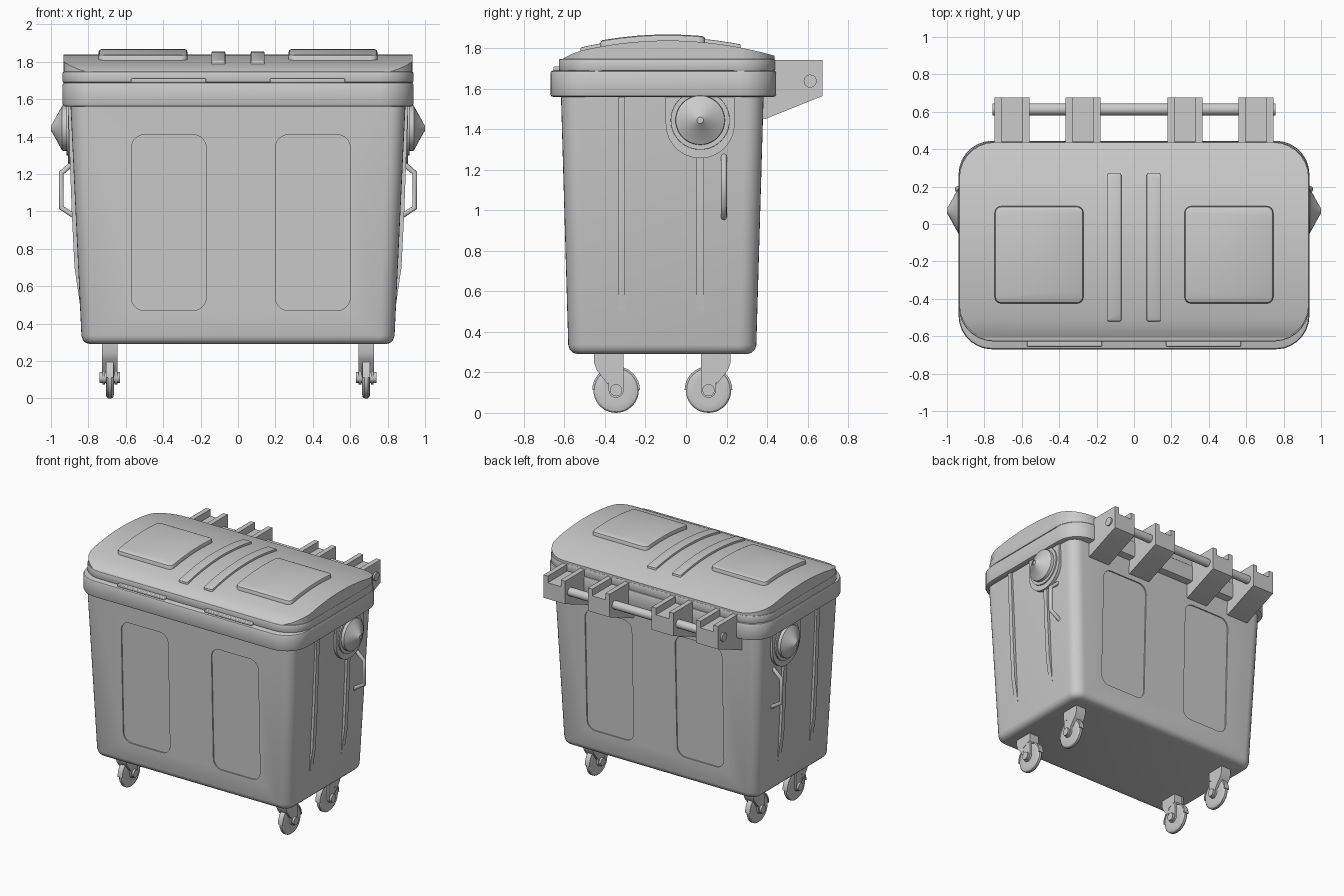
import bpy, bmesh
from math import sin, cos, pi
from mathutils import Vector

if "Cube" in bpy.data.objects:
    bpy.data.objects.remove(bpy.data.objects["Cube"])

CY = -0.117  # centre of the tub in y


def rrect(u0, u1, v0, v1, r, seg=7):
    pts = []
    corners = [(u1 - r, v1 - r, 0), (u0 + r, v1 - r, 1), (u0 + r, v0 + r, 2), (u1 - r, v0 + r, 3)]
    for cu, cv, q in corners:
        for i in range(seg + 1):
            a = (q + i / seg) * pi / 2
            pts.append((cu + r * cos(a), cv + r * sin(a)))
    return pts


def circle(u, v, r, n=32):
    return [(u + r * cos(2 * pi * i / n), v + r * sin(2 * pi * i / n)) for i in range(n)]


def loft(name, rings, axis='z', mirror=False, warp=None, cuts=(), bevel=0):
    """Skin a stack of (position, outline) rings along an axis and cap both ends."""
    bm = bmesh.new()
    rows = []
    for t, pts in rings:
        co = {'x': lambda u, v: (t, u, v), 'y': lambda u, v: (u, t, v), 'z': lambda u, v: (u, v, t)}[axis]
        rows.append([bm.verts.new(co(u, v)) for u, v in pts])
    n = len(rows[0])
    for a, b in zip(rows, rows[1:]):
        for i in range(n):
            bm.faces.new((a[i], a[(i + 1) % n], b[(i + 1) % n], b[i]))
    bm.faces.new(rows[0][::-1])
    bm.faces.new(rows[-1])
    for y in cuts:
        bmesh.ops.bisect_plane(bm, geom=bm.verts[:] + bm.edges[:] + bm.faces[:],
                               plane_co=(0, y, 0), plane_no=(0, 1, 0))
    if warp:
        for v in bm.verts:
            v.co = warp(v.co)
    bmesh.ops.recalc_face_normals(bm, faces=bm.faces[:])
    me = bpy.data.meshes.new(name)
    bm.to_mesh(me)
    bm.free()
    ob = bpy.data.objects.new(name, me)
    bpy.context.collection.objects.link(ob)
    if bevel:
        m = ob.modifiers.new("bevel", 'BEVEL')
        m.width, m.segments, m.limit_method = bevel, 2, 'ANGLE'
    if mirror:
        ob.modifiers.new("mirror", 'MIRROR')
    return ob


def box(name, x, y, z, **kw):
    return loft(name, [(z[0], rrect2(x, y)), (z[1], rrect2(x, y))], **kw)


def rrect2(x, y):
    return [(x[0], y[0]), (x[1], y[0]), (x[1], y[1]), (x[0], y[1])]


# Tapered tub with rounded bottom edge
def tub_ring(z, inset):
    k = (z - 0.29) / 1.27
    hx, hy = 0.835 + 0.06 * k - inset, 0.463 + 0.037 * k - inset
    return z, rrect(-hx, hx, CY - hy, CY + hy, 0.085 - inset)


body = loft("tub_body", [tub_ring(0.29, 0.045), tub_ring(0.297, 0.022),
                         tub_ring(0.312, 0.007), tub_ring(0.335, 0), tub_ring(1.6, 0)])

# Shallow recessed panels on front and back
for s in (-1, 1):
    for x0, x1 in ((-0.57, -0.17), (0.2, 0.6)):
        def lean(c, s=s):
            return Vector((c.x, CY + s * (c.y + 0.463 + 0.037 * (c.z - 0.29) / 1.27), c.z))
        o = rrect(x0, x1, 0.47, 1.41, 0.07)
        cut = loft("panel_cutter", [(-0.009, o), (0.1, o)], 'y', warp=lean)
        cut.hide_render = True
        cut.hide_set(True)
        m = body.modifiers.new("panel", 'BOOLEAN')
        m.operation, m.object, m.solver = 'DIFFERENCE', cut, 'EXACT'


# Rim collar and lid lip
def slab(name, hx, y0, y1, z0, z1, r, b):
    def ring(z, i):
        return z, rrect(-hx + i, hx - i, y0 + i, y1 - i, r - i)
    loft(name, [ring(z0, b), ring(z0 + b * 0.3, b * 0.3), ring(z0 + b, 0),
                ring(z1 - b, 0), ring(z1 - b * 0.3, b * 0.3), ring(z1, b)])


slab("rim_collar", 0.938, -0.67, 0.445, 1.56, 1.69, 0.18, 0.014)
slab("lid_lip", 0.938, -0.628, 0.44, 1.688, 1.748, 0.19, 0.008)


# Arched lid, raised pads and ribs follow one curve
def arch(c):
    z = 1.838 - 0.27 * (c.y + 0.09) ** 2 - 1.5 * max(0, -0.5 - c.y) ** 2
    return Vector((c.x, c.y, z + c.z))


cuts = [-0.6 + 0.04 * i for i in range(26)]
lid = rrect(-0.934, 0.934, -0.622, 0.437, 0.19)
loft("lid_dome", [(-0.12, lid), (0, lid)], warp=arch, cuts=cuts)


def raised(name, x0, x1, y0, y1, h, b, r):
    def ring(z, i):
        return z, rrect(x0 + i, x1 - i, y0 + i, y1 - i, r - i, 4)
    loft(name, [ring(-0.02, 0), ring(h - b, 0), ring(h - b * 0.3, b * 0.3), ring(h, b)],
         warp=arch, cuts=cuts, mirror=True)


raised("lid_pad", 0.27, 0.745, -0.425, 0.095, 0.03, 0.015, 0.035)
raised("lid_rib", 0.068, 0.143, -0.52, 0.27, 0.016, 0.004, 0.008)

# Front grip strips
box("grip_strip", (0.17, 0.573), (-0.655, -0.6), (1.688, 1.71), mirror=True, bevel=0.006)

# Hinge brackets with twin upright walls, joined by a rod
side = [(0.36, 1.45), (0.39, 1.45), (0.675, 1.565), (0.675, 1.69), (0.36, 1.69)]
wall = [(0.43, 1.68), (0.675, 1.68), (0.675, 1.742), (0.43, 1.742)]
for x in (0.18, 0.56):
    loft("hinge_bracket", [(x, side), (x + 0.185, side)], 'x', mirror=True)
    for w in (x, x + 0.148):
        loft("hinge_wall", [(w, wall), (w + 0.037, wall)], 'x', mirror=True)
rod = circle(0.613, 1.638, 0.032, 24)
loft("hinge_rod", [(-0.757, rod), (0.757, rod)], 'x')

# Lifting trunnions: arched flange, collar and cone
TY, TZ = 0.07, 1.445
flange = [(TY + 0.17 * cos(pi + pi * i / 24), TZ - 0.018 + 0.17 * sin(pi + pi * i / 24)) for i in range(25)]
flange += [(TY + 0.17, 1.58), (TY - 0.17, 1.58)]
loft("trunnion_flange", [(0.85, flange), (0.908, flange)], 'x', mirror=True)
loft("trunnion_collar", [(0.86, circle(TY, TZ, 0.15, 40)), (0.917, circle(TY, TZ, 0.145, 40))], 'x', mirror=True)
loft("trunnion_cone", [(x, circle(TY, TZ, r, 40)) for x, r in
                       ((0.87, 0.118), (0.933, 0.122), (0.94, 0.12), (0.995, 0.02), (1.0, 0.016))],
     'x', mirror=True)

# Side ribs that fade into the tub at the bottom
rib = [(0.8, 0.5), (0.845, 0.5), (0.853, 0.56), (0.874, 0.7), (0.889, 1.0), (0.91, 1.58), (0.8, 1.58)]
for y in (-0.318, 0.07):
    loft("side_rib", [(y - 0.018, rib), (y + 0.018, rib)], 'y', mirror=True)

# Bent side handles
for s in (-1, 1):
    cu = bpy.data.curves.new("side_handle", 'CURVE')
    cu.dimensions, cu.bevel_depth, cu.bevel_resolution, cu.use_fill_caps = '3D', 0.015, 3, True
    path = [(0.87, 1.27), (0.945, 1.205), (0.945, 1.02), (0.86, 0.965)]
    sp = cu.splines.new('POLY')
    sp.points.add(len(path) - 1)
    for p, (x, z) in zip(sp.points, path):
        p.co = (s * x, 0.187, z, 1)
    bpy.context.collection.objects.link(bpy.data.objects.new("side_handle", cu))

# Four casters
CX, WR = 0.685, 0.112
for s in (-1, 1):
    wy = CY + s * 0.228
    disc = [(CX + x, circle(wy, WR, r, 36)) for x, r in
            ((-0.022, 0.07), (-0.022, 0.09), (-0.018, 0.104), (-0.009, WR), (0.009, WR),
             (0.018, 0.104), (0.022, 0.09), (0.022, 0.07))]
    loft("caster_wheel", disc, 'x', mirror=True)
    axle = circle(wy, WR, 0.03, 20)
    loft("caster_axle", [(CX - 0.055, axle), (CX + 0.055, axle)], 'x', mirror=True)
    arm = [(wy + 0.037 * cos(pi + pi * i / 10), WR + 0.037 * sin(pi + pi * i / 10)) for i in range(11)]
    arm += [(wy + 0.037, 0.3), (wy - 0.037, 0.3)]
    for x in (CX - 0.04, CX + 0.025):
        loft("caster_fork", [(x, arm), (x + 0.015, arm)], 'x', mirror=True)
    head = [(wy + s * u, z) for u, z in ((-0.036, 0.31), (0.108, 0.31), (0.108, 0.245),
                                         (0.095, 0.21), (0.04, 0.14), (0.03, 0.2), (-0.036, 0.225))]
    loft("caster_head", [(CX - 0.042, head), (CX + 0.042, head)], 'x', mirror=True)
    guard = [(wy + r * cos(a * pi / 16), WR + r * sin(a * pi / 16))
             for r, steps in ((0.118, range(17)), (0.108, range(16, -1, -1))) for a in steps]
    loft("caster_guard", [(CX - 0.02, guard), (CX + 0.02, guard)], 'x', mirror=True)

# Smooth shading with crisp edges
for ob in bpy.context.collection.objects:
    if ob.type == 'MESH' and not ob.hide_render:
        bpy.context.view_layer.objects.active = ob
        bpy.ops.object.select_all(action='DESELECT')
        ob.select_set(True)
        bpy.ops.object.shade_smooth_by_angle(angle=0.55)
